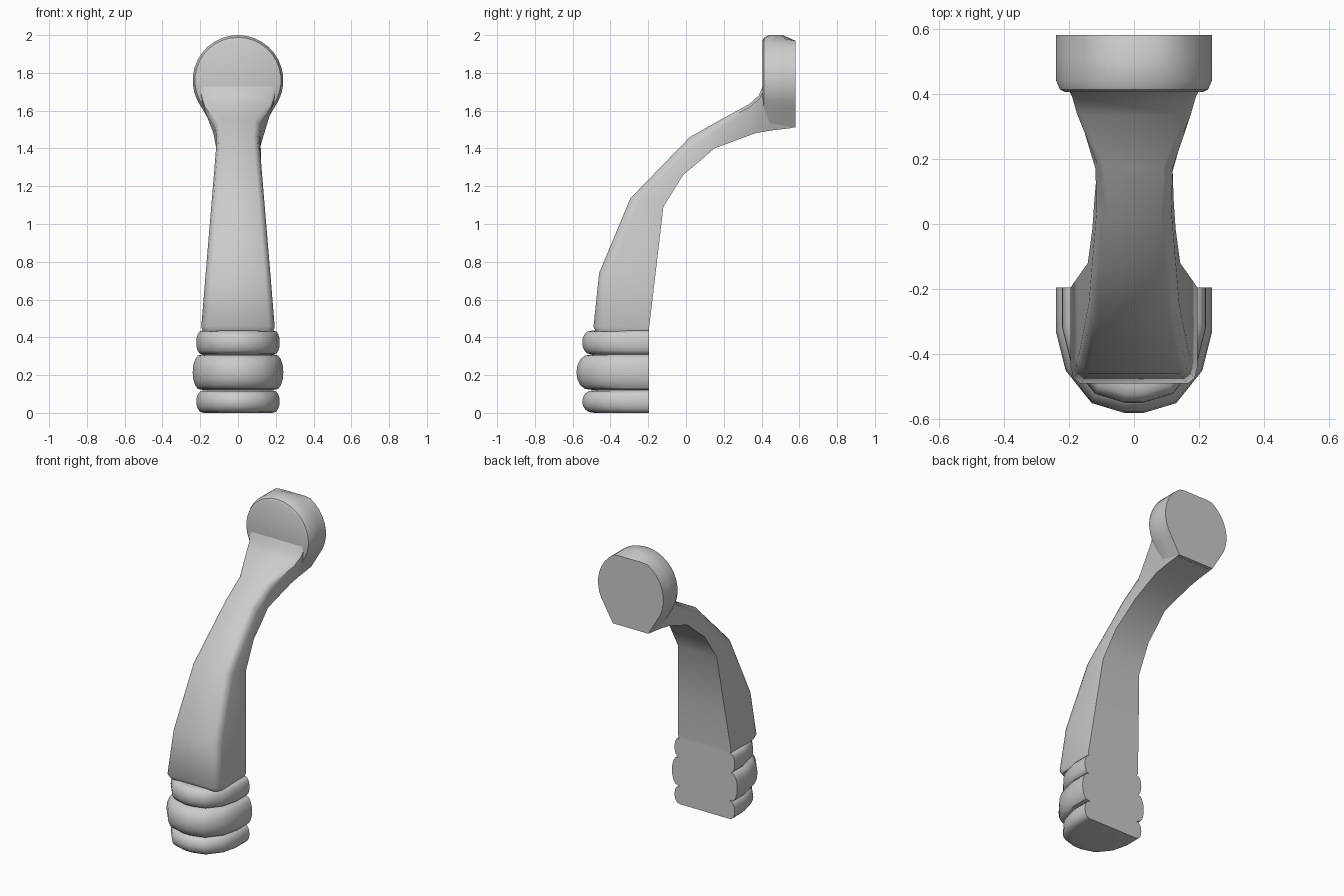
import bpy, bmesh, math

if "Cube" in bpy.data.objects:
    bpy.data.objects.remove(bpy.data.objects["Cube"])


def loft(name, rings, angle=35):
    """Skin a list of equal-length closed rings and cap both ends."""
    bm = bmesh.new()
    vs = [[bm.verts.new(p) for p in r] for r in rings]
    n = len(rings[0])
    for a, b in zip(vs, vs[1:]):
        for i in range(n):
            j = (i + 1) % n
            bm.faces.new((a[i], a[j], b[j], b[i]))
    bm.faces.new(vs[0][::-1])
    bm.faces.new(vs[-1])
    bmesh.ops.recalc_face_normals(bm, faces=bm.faces)
    me = bpy.data.meshes.new(name)
    bm.to_mesh(me)
    bm.free()
    ob = bpy.data.objects.new(name, me)
    bpy.context.collection.objects.link(ob)
    bpy.context.view_layer.objects.active = ob
    ob.select_set(True)
    bpy.ops.object.shade_smooth_by_angle(angle=math.radians(angle))
    ob.select_set(False)
    return ob


# Ringed foot: U-shaped outline, flat at the back, swelling into three rolls
half = [(0.24, 0), (0.24, -0.135), (0.21, -0.255), (0.13, -0.355), (0.03, -0.385)]
outline = half + [(-x, y) for x, y in reversed(half)]
profile = []
for z0, z1, lo, hi in [(0, 0.12, 0.75, 0.92), (0.12, 0.31, 0.79, 1.0), (0.31, 0.435, 0.79, 0.92)]:
    for k in range(0 if z0 == 0 else 1, 9):
        t = math.pi * k / 8
        s = lo + (hi - lo) * max(math.sin(t), 0) ** 0.8
        profile.append((z0 + (z1 - z0) * (1 - math.cos(t)) / 2, s))
loft("ringed_foot", [[(x * s, -0.195 + y * s, z) for x, y in outline] for z, s in profile], 40)


# Curved arm: tapered section with rounded front edges, flaring into the head
def taper(z):
    return 0.195 - 0.083 * (z - 0.45)


def arm_section(front, back, wf=None, wb=None):
    wf = wf or taper(front[1])
    wb = wb or taper(back[1])
    depth = math.dist(front, back)
    side = []
    for d, inset in [(depth, 0), (0.05, 0), (0.016, 0.009), (0, 0.03)]:
        t = d / depth
        w = wf + (wb - wf) * t - inset
        side.append((w, front[0] + (back[0] - front[0]) * t, front[1] + (back[1] - front[1]) * t))
    return side + [(-x, y, z) for x, y, z in reversed(side)]


loft("curved_arm", [
    arm_section((-0.475, 0.43), (-0.195, 0.43), 0.185, 0.185),
    arm_section((-0.49, 0.455), (-0.195, 0.455)),
    arm_section((-0.46, 0.74), (-0.162, 0.73)),
    arm_section((-0.295, 1.135), (-0.12, 1.09)),
    arm_section((-0.14, 1.295), (-0.015, 1.26)),
    arm_section((0.02, 1.46), (0.07, 1.33)),
    arm_section((0.18, 1.55), (0.15, 1.40), 0.12, 0.115),
    arm_section((0.335, 1.635), (0.365, 1.48), 0.19, 0.13),
    arm_section((0.385, 1.68), (0.45, 1.495), 0.205, 0.13),
    arm_section((0.415, 1.75), (0.56, 1.508), 0.22, 0.13),
], 40)

# Round head: disc with flattened bottom, rounded front rim and clipped back top
R, CZ = 0.24, 1.76
disc = [(0.13, 1.51 - CZ)]
for k in range(25):
    a = math.radians(-36 + 252 * k / 24)
    disc.append((R * math.cos(a), R * math.sin(a)))
disc.append((-0.13, 1.51 - CZ))
rings = []
for y, s, top in [(0.405, 0.88, 2), (0.413, 0.95, 2), (0.44, 1, 2), (0.51, 1, 2), (0.58, 1, 1.97)]:
    rings.append([(x * s, y, min(CZ + z * s, top)) for x, z in disc])
loft("round_head", rings, 40)
